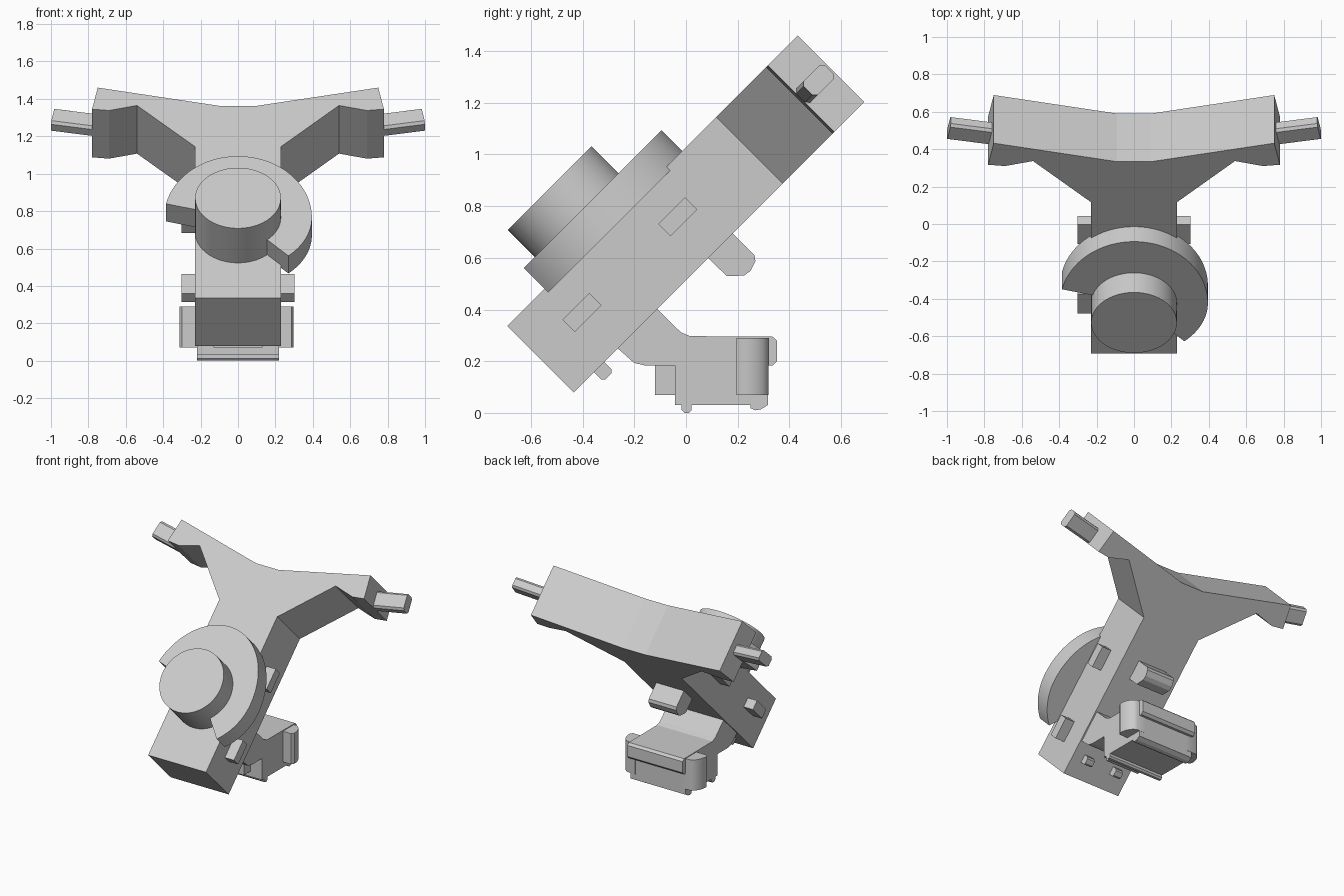
import bpy, bmesh, math
from mathutils import Matrix, Vector

cube = bpy.data.objects.get("Cube")
if cube:
    bpy.data.objects.remove(cube)

grey = bpy.data.materials.new("plain grey")
grey.use_nodes = True
grey.diffuse_color = (0.6, 0.6, 0.6, 1)
grey.node_tree.nodes["Principled BSDF"].inputs["Base Color"].default_value = (0.6, 0.6, 0.6, 1)

# Frames: the body leans back 45 degrees; ACROSS turns a profile so it is extruded along x
TILT = Matrix.Rotation(math.radians(45), 4, "X")
ACROSS = Matrix(((0, 0, 1, 0), (1, 0, 0, 0), (0, 1, 0, 0), (0, 0, 0, 1)))
FLAT = Matrix.Identity(4)
BACK, FACE = 0.363, 0.727  # depth of the slab in the tilted frame


def prism(name, points, low, high, frame, smooth=False):
    """Extrude a closed outline from low to high and place it in a frame."""
    bm = bmesh.new()
    base = [bm.verts.new(frame @ Vector((a, b, low))) for a, b in points]
    top = [bm.verts.new(frame @ Vector((a, b, high))) for a, b in points]
    bm.faces.new(base)
    bm.faces.new(top)
    for i in range(len(points)):
        j = (i + 1) % len(points)
        bm.faces.new((base[i], base[j], top[j], top[i]))
    bmesh.ops.recalc_face_normals(bm, faces=bm.faces)
    mesh = bpy.data.meshes.new(name)
    bm.to_mesh(mesh)
    bm.free()
    mesh.materials.append(grey)
    obj = bpy.data.objects.new(name, mesh)
    bpy.context.collection.objects.link(obj)
    if smooth:
        bpy.ops.object.select_all(action="DESELECT")
        obj.select_set(True)
        bpy.context.view_layer.objects.active = obj
        bpy.ops.object.shade_smooth_by_angle(angle=math.radians(30))
    return obj


def rect(a0, a1, b0, b1, cut=0.0):
    """Rectangle outline, with chamfered corners if cut is given."""
    if not cut:
        return [(a0, b0), (a1, b0), (a1, b1), (a0, b1)]
    return [(a0 + cut, b0), (a1 - cut, b0), (a1, b0 + cut), (a1, b1 - cut),
            (a1 - cut, b1), (a0 + cut, b1), (a0, b1 - cut), (a0, b0 + cut)]


def arc(cx, cy, rx, ry, start, end, steps):
    angles = [math.radians(start + (end - start) * i / steps) for i in range(steps + 1)]
    return [(cx + rx * math.cos(t), cy + ry * math.sin(t)) for t in angles]


# Y-shaped body slab
half = [(0.23, -0.251), (0.23, 0.892), (0.54, 1.203), (0.69, 1.165),
        (0.78, 1.175), (0.75, 1.338), (0.09, 1.198)]
prism("body", half + [(-x, u) for x, u in reversed(half)], BACK, FACE, TILT)

# Round drum with a partial collar around it
prism("drum", arc(0, 0.242, 0.229, 0.229, 0, 355, 71), FACE - 0.02, 0.988, TILT, True)
outer = (arc(0, 0.242, 0.395, 0.395, -47, 0, 12)
         + arc(0, 0.242, 0.395, 0.465, 0, 167, 42)[1:])
inner = arc(0, 0.242, 0.21, 0.21, 165, -47, 42)
prism("collar", outer + inner, FACE - 0.02, 0.84, TILT, True)

# Arm pins, side lugs and small back pegs, on both sides
for side, word in ((1, "left"), (-1, "right")):
    flip = TILT @ Matrix.Diagonal((side, 1, 1, 1))
    pin_frame = (flip @ Matrix.Translation((0.99, 1.274, 0.548))
                 @ Matrix.Rotation(math.radians(10.2), 4, "Z") @ ACROSS)
    prism(word + "_arm_pin", rect(-0.059, 0.059, -0.038, 0.038, 0.014), -0.24, 0, pin_frame)
    for place, u in (("upper", 0.441), ("lower", -0.083)):
        prism(f"{word}_{place}_lug", rect(u, u + 0.147, 0.526, 0.593), 0.2, 0.303, flip @ ACROSS)
    prism(word + "_back_peg", rect(-0.14, -0.085, 0.312, 0.4, 0.01), 0.09, 0.15, flip @ ACROSS)

    # Rounded side wings of the plug
    reach = 0.298 if side > 0 else 0.312
    wing = ([(0.18, 0.195), (reach - 0.012, 0.195), (reach, 0.215)]
            + arc(reach - 0.07, 0.215, 0.07, 0.105, 0, 80, 8)[1:] + [(0.18, 0.32)])
    prism(word + "_plug_wing", wing, 0.07, 0.29, Matrix.Diagonal((side, 1, 1, 1)), True)

# Chamfered knob on the back
knob = [(0.619, 0.38), (0.619, 0.244), (0.605, 0.225), (0.566, 0.212),
        (0.535, 0.217), (0.486, 0.262), (0.484, 0.38)]
prism("back_knob", knob, -0.11, 0.11, TILT @ ACROSS)

# Plug with a sloping neck, a rear lip and ribs underneath
plug = [(-0.15, 0.44), (-0.11, 0.4), (-0.02, 0.312), (0.015, 0.297), (0.335, 0.295),
        (0.352, 0.28), (0.352, 0.2), (0.335, 0.183), (0.318, 0.183), (0.318, 0.03),
        (-0.042, 0.03), (-0.042, 0.184), (-0.16, 0.184), (-0.2, 0.193), (-0.265, 0.25),
        (-0.3, 0.29)]
prism("plug", plug, -0.22, 0.22, ACROSS)
prism("plug_front_block", rect(-0.12, -0.03, 0.07, 0.2), -0.13, 0.13, FLAT @ ACROSS)
prism("front_rib", [(-0.018, 0.04), (-0.018, 0.012), (-0.006, 0), (0.012, 0),
                    (0.022, 0.012), (0.022, 0.04)], -0.22, 0.22, ACROSS)
prism("rear_rib", [(0.25, 0.04), (0.25, 0.018), (0.268, 0.01), (0.29, 0.014),
                   (0.318, 0.031), (0.318, 0.04)], -0.22, 0.22, ACROSS)
